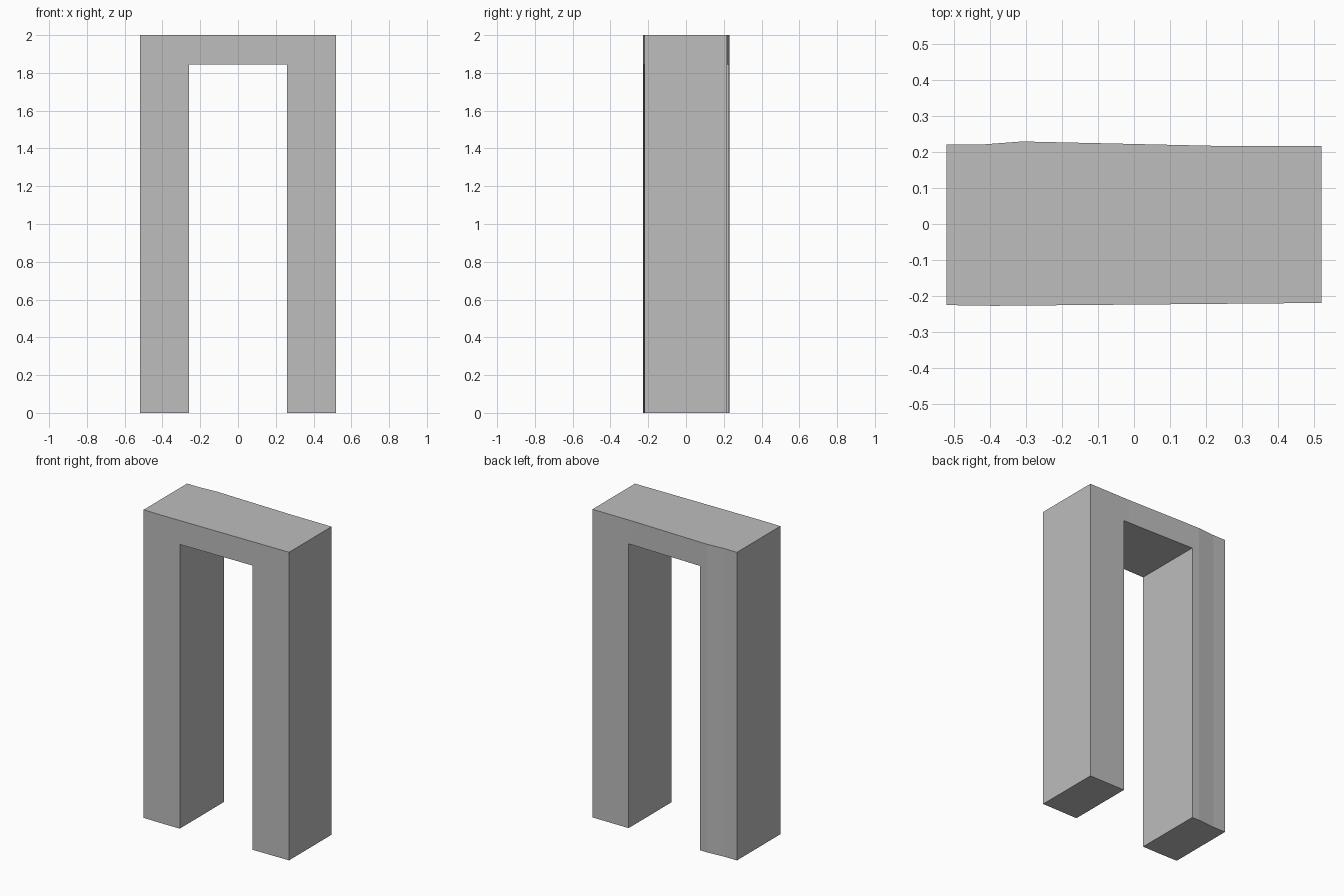
import bpy
import bmesh

if "Cube" in bpy.data.objects:
    bpy.data.objects.remove(bpy.data.objects["Cube"], do_unlink=True)

HEIGHT = 2.0
OPENING_HALF_WIDTH = 0.26
OPENING_TOP = 1.845


def make_material(name, color):
    mat = bpy.data.materials.new(name)
    mat.use_nodes = True
    mat.diffuse_color = color
    mat.node_tree.nodes["Principled BSDF"].inputs["Base Color"].default_value = color
    return mat


def make_prism(name, outline, bottom, top):
    """Extrude a plan outline straight up."""
    bm = bmesh.new()
    base = bm.faces.new([bm.verts.new((x, y, bottom)) for x, y in outline])
    result = bmesh.ops.extrude_face_region(bm, geom=[base])
    raised = [v for v in result["geom"] if isinstance(v, bmesh.types.BMVert)]
    bmesh.ops.translate(bm, verts=raised, vec=(0, 0, top - bottom))
    bmesh.ops.recalc_face_normals(bm, faces=bm.faces)
    mesh = bpy.data.meshes.new(name)
    bm.to_mesh(mesh)
    bm.free()
    obj = bpy.data.objects.new(name, mesh)
    bpy.context.collection.objects.link(obj)
    return obj


# Gateway block, with slightly uneven front and back walls
front_wall = [(-0.52, -0.225), (-0.39, -0.227), (0.52, -0.219)]
back_wall = [(0.52, 0.217), (0.22, 0.217), (-0.31, 0.229), (-0.43, 0.22), (-0.52, 0.22)]
gateway = make_prism("gateway", front_wall + back_wall, 0, HEIGHT)
gateway.data.materials.append(make_material("stone grey", (0.51, 0.51, 0.51, 1)))

# Passage cut through the block, leaving two legs and a lintel
w = OPENING_HALF_WIDTH
cutter = make_prism("passage_cutter", [(-w, -1), (w, -1), (w, 1), (-w, 1)], -1, OPENING_TOP)
cutter.hide_render = True
cut = gateway.modifiers.new("passage", "BOOLEAN")
cut.operation = "DIFFERENCE"
cut.solver = "EXACT"
cut.object = cutter
bpy.context.view_layer.objects.active = gateway
bpy.ops.object.modifier_apply(modifier=cut.name)
bpy.data.objects.remove(cutter, do_unlink=True)
